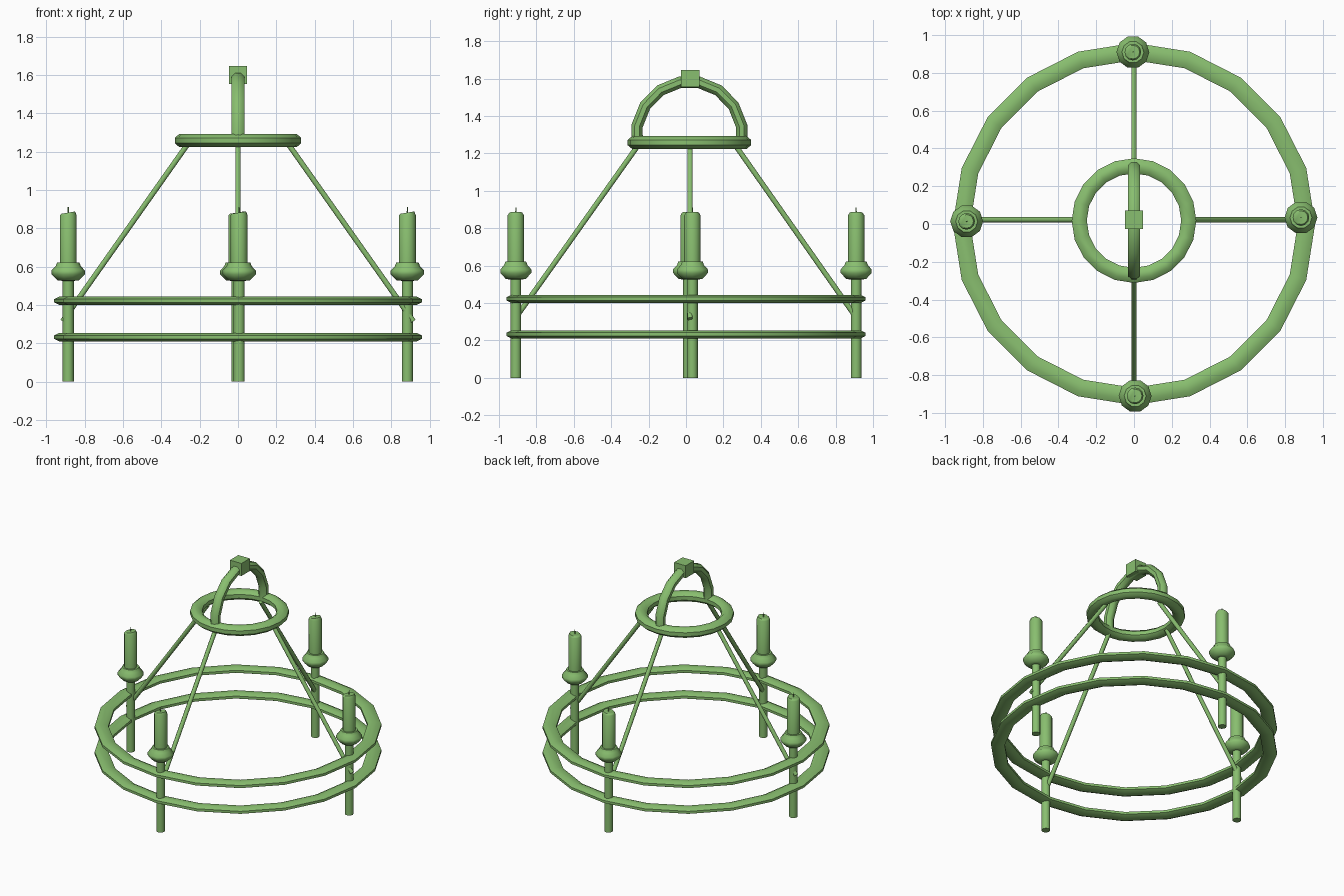
import bpy, bmesh, math
from math import sin, cos, pi, radians
from mathutils import Vector

cube = bpy.data.objects.get("Cube")
if cube:
    bpy.data.objects.remove(cube, do_unlink=True)

green = bpy.data.materials.new("leaf_green")
green.use_nodes = True
colour = (0.25, 0.52, 0.16, 1)
green.diffuse_color = colour
green.node_tree.nodes["Principled BSDF"].inputs["Base Color"].default_value = colour


def finish(name, bm):
    """Turn a bmesh into a named, coloured object with sharp edges kept."""
    bmesh.ops.recalc_face_normals(bm, faces=bm.faces)
    mesh = bpy.data.meshes.new(name)
    bm.to_mesh(mesh)
    bm.free()
    mesh.materials.append(green)
    ob = bpy.data.objects.new(name, mesh)
    bpy.context.collection.objects.link(ob)
    bpy.ops.object.select_all(action='DESELECT')
    ob.select_set(True)
    bpy.context.view_layer.objects.active = ob
    bpy.ops.object.shade_smooth_by_angle(angle=radians(46))
    return ob


def loft(name, sections, closed=False):
    """Skin a row of equal-sized point loops, capping the ends if open."""
    bm = bmesh.new()
    loops = [[bm.verts.new(p) for p in s] for s in sections]
    pairs = list(zip(loops, loops[1:]))
    if closed:
        pairs.append((loops[-1], loops[0]))
    else:
        bm.faces.new(loops[0])
        bm.faces.new(loops[-1])
    n = len(loops[0])
    for a, b in pairs:
        for i in range(n):
            j = (i + 1) % n
            bm.faces.new((a[i], a[j], b[j], b[i]))
    return finish(name, bm)


def section(half_width, half_height, sides=8):
    """Flat-sided oval cross-section as (across, up) pairs."""
    k = 1 / cos(pi / sides)
    turns = [2 * pi * (i + 0.5) / sides for i in range(sides)]
    return [(half_width * k * cos(t), half_height * k * sin(t)) for t in turns]


def hoop(name, radius, half_width, half_height, z, y=0, steps=20):
    rings = []
    for s in range(steps):
        a = 2 * pi * s / steps
        rings.append([((radius + u) * cos(a), y + (radius + u) * sin(a), z + v)
                      for u, v in section(half_width, half_height)])
    return loft(name, rings, closed=True)


def lathe(name, x, y, profile, sides=12, tilt=0):
    """Round part from (radius, z) pairs; tilt slants the last loop."""
    rings = []
    for k, (r, z) in enumerate(profile):
        slope = tilt if k == len(profile) - 1 else 0
        angles = [2 * pi * i / sides for i in range(sides)]
        rings.append([(x + r * cos(a), y + r * sin(a), z + slope * cos(a)) for a in angles])
    return loft(name, rings)


def rod(name, start, end, radius, sides=8):
    start, end = Vector(start), Vector(end)
    turn = (end - start).to_track_quat('Z', 'Y')
    loop = [turn @ Vector((u, v, 0)) for u, v in section(radius, radius, sides)]
    return loft(name, [[p + c for c in loop] for p in (start, end)])


# Main hoops and crown ring
CROWN_Y = 0.018
hoop("lower_hoop", 0.913, 0.046, 0.022, 0.232)
hoop("upper_hoop", 0.913, 0.046, 0.022, 0.422)
hoop("crown_ring", 0.29, 0.04, 0.034, 1.258, CROWN_Y)

# Handle arch over the crown ring
path = [(0.28, 1.25)]
for deg in (11, 34, 57, 80, 100, 123, 146, 169):
    path.append((0.285 * cos(radians(deg)), 1.29 + 0.295 * sin(radians(deg))))
path.append((-0.28, 1.25))
arch = []
for k, (y, z) in enumerate(path):
    before, after = path[max(k - 1, 0)], path[min(k + 1, len(path) - 1)]
    along = Vector((0, after[0] - before[0], after[1] - before[1])).normalized()
    out = along.cross(Vector((1, 0, 0)))
    centre = Vector((0, CROWN_Y + y, z))
    arch.append([centre + Vector((u, 0, 0)) + out * v for u, v in section(0.033, 0.031)])
loft("handle_arch", arch)

# Block at the top of the arch
bm = bmesh.new()
bmesh.ops.create_cube(bm, size=1)
bmesh.ops.scale(bm, vec=(0.094, 0.098, 0.092), verts=bm.verts)
bmesh.ops.translate(bm, vec=(0, CROWN_Y + 0.004, 1.6), verts=bm.verts)
finish("top_block", bm)

# Four candle holders with their support rods
places = {
    "left": (0.884, 0.034),
    "right": (-0.886, 0.014),
    "front": (0.006, -0.91),
    "back": (-0.006, 0.91),
}
for side, (x, y) in places.items():
    lathe(side + "_post", x, y, [(0.029, 0), (0.029, 0.55)])
    lathe(side + "_drip_cup", x, y, [(0.03, 0.526), (0.055, 0.528), (0.087, 0.56),
                                     (0.087, 0.58), (0.066, 0.602), (0.058, 0.622)], 10)
    lathe(side + "_candle", x, y, [(0.044, 0.6), (0.044, 0.868), (0.036, 0.882)], tilt=0.006)
    lathe(side + "_wick", x, y, [(0.004, 0.86), (0.003, 0.912)], 6)
    outward = Vector((round(x), round(y), 0))
    across = Vector((0, 0.022, 0)) if outward.x else Vector((0, 0, 0))
    centre_y = Vector((0, 0 if outward.x else 0.004, 0))
    rod(side + "_support_rod", outward * 0.262 + across + centre_y + Vector((0, 0, 1.24)),
        outward * 0.915 + across + Vector((0, 0, 0.315)), 0.014)
